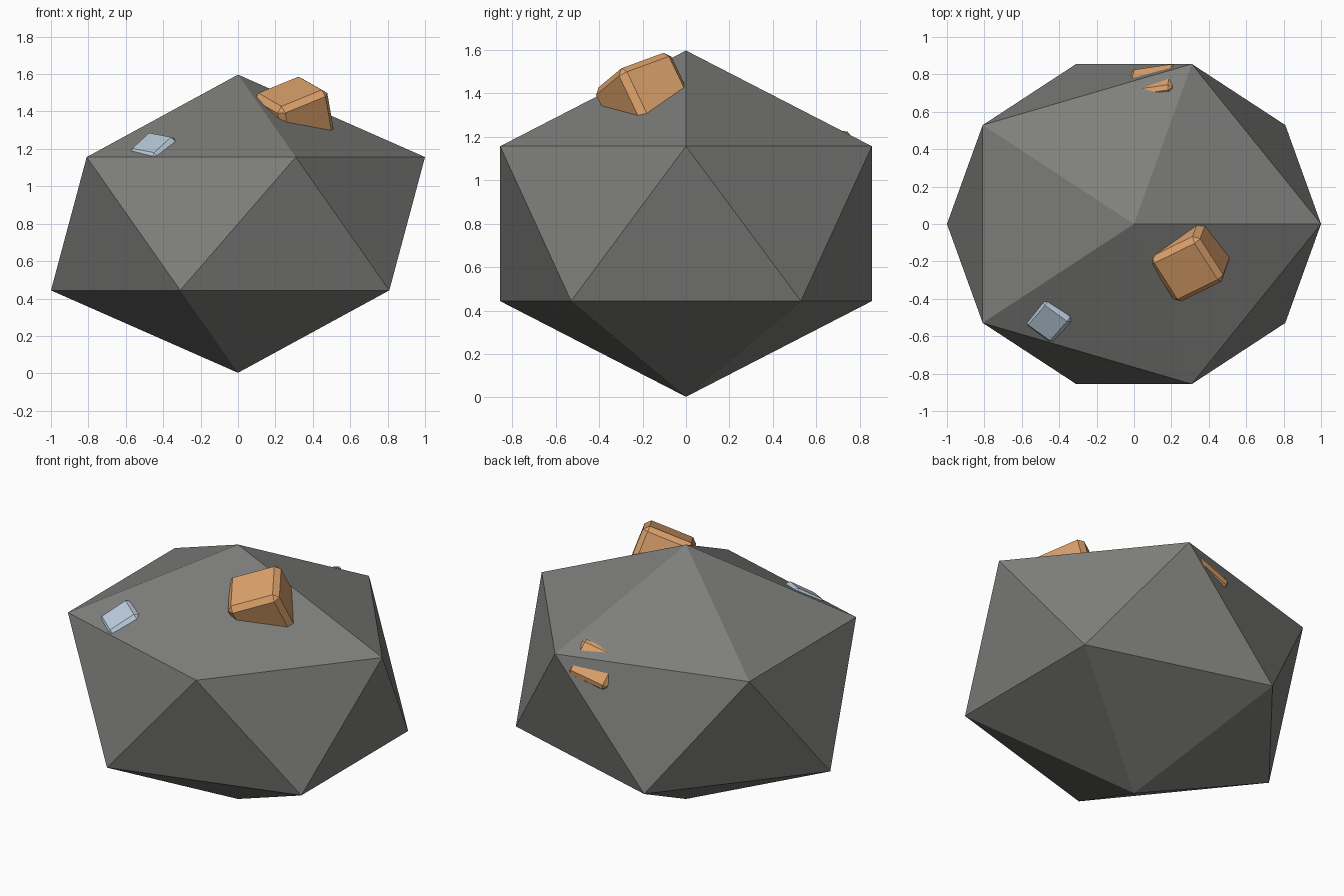
import bpy, bmesh
from mathutils import Vector, Matrix

if "Cube" in bpy.data.objects:
    bpy.data.objects.remove(bpy.data.objects["Cube"])


def make_object(name, bm, color):
    mesh = bpy.data.meshes.new(name)
    bm.to_mesh(mesh)
    bm.free()
    obj = bpy.data.objects.new(name, mesh)
    bpy.context.collection.objects.link(obj)
    if color:
        mat = bpy.data.materials.get(color[0]) or bpy.data.materials.new(color[0])
        mat.diffuse_color = color[1]
        mat.use_nodes = True
        mat.node_tree.nodes["Principled BSDF"].inputs["Base Color"].default_value = mat.diffuse_color
        mesh.materials.append(mat)
    return obj


def chunk(name, top_centre, along, normal, size, bevel, color):
    """Chamfered block whose outer face sits at top_centre and looks along normal."""
    n = Vector(normal).normalized()
    u = Vector(along)
    u = (u - n * u.dot(n)).normalized()
    v = n.cross(u)
    centre = Vector(top_centre) - n * size[2] / 2
    bm = bmesh.new()
    bmesh.ops.create_cube(bm, size=1, matrix=Matrix.Diagonal((*size, 1)))
    bmesh.ops.bevel(bm, geom=bm.edges[:], offset=bevel, segments=1,
                    affect='EDGES', profile=0.5)
    rot = Matrix((u, v, n)).transposed().to_4x4()
    bm.transform(Matrix.Translation(centre) @ rot)
    return make_object(name, bm, color)


COPPER = ("copper_ore", (0.72, 0.36, 0.15, 1))
SILVER = ("blue_ore", (0.50, 0.60, 0.72, 1))

# Boulder: squashed icosahedron standing on its point
bm = bmesh.new()
bmesh.ops.create_icosphere(bm, subdivisions=1, radius=1)
bm.transform(Matrix.Translation((0, 0, 0.8)) @ Matrix.Diagonal((1.118, 1.006, 0.797, 1)))
make_object("boulder", bm, ("dark_stone", (0.21, 0.21, 0.20, 1)))

# Large ore chunk near the top
chunk("large_ore_chunk", (0.278, -0.253, 1.507), (0.245, 0.12, 0.10),
      (-0.155, -0.426, 0.891), (0.315, 0.30, 0.30), 0.03, COPPER)

# Small bluish chunk on the front edge
chunk("blue_ore_chunk", (-0.462, -0.53, 1.233), (0.11, 0.125, 0.10),
      (-0.20, -0.497, 0.844), (0.205, 0.19, 0.19), 0.022, SILVER)

# Half-buried chunk across the back edge
chunk("back_ore_chunk", (0.09, 0.785, 1.127), (0.23, 0.034, 0.06),
      (-0.26, 0.78, 0.57), (0.25, 0.22, 0.22), 0.02, COPPER)
